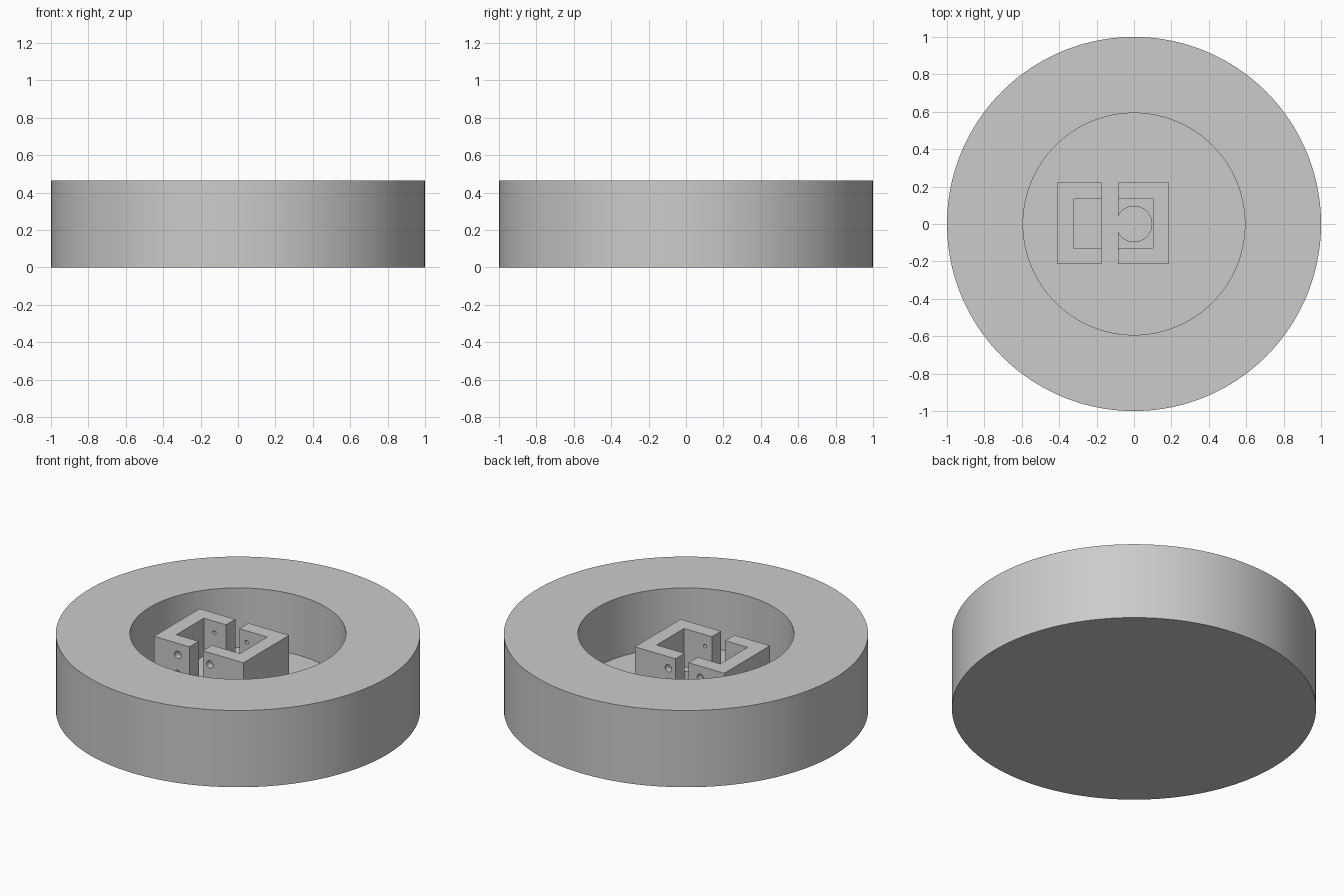
import bpy
from math import pi

cube = bpy.data.objects.get("Cube")
if cube:
    bpy.data.objects.remove(cube, do_unlink=True)

grey = bpy.data.materials.new("light grey")
grey.use_nodes = True
COLOUR = (0.6, 0.6, 0.6, 1)
grey.diffuse_color = COLOUR
grey.node_tree.nodes["Principled BSDF"].inputs["Base Color"].default_value = COLOUR

HEIGHT, FLOOR, PLATE, TOP = 0.465, 0.105, 0.19, 0.42
MID_Y, HALF, INNER = 0.004, 0.219, 0.131


def finish(ob, name):
    ob.name = name
    ob.data.materials.append(grey)
    return ob


def box(name, x0, x1, half_y, z0, z1):
    bpy.ops.mesh.primitive_cube_add(size=1, location=((x0 + x1) / 2, MID_Y, (z0 + z1) / 2))
    ob = bpy.context.object
    ob.scale = (x1 - x0, 2 * half_y, z1 - z0)
    bpy.ops.object.transform_apply(location=False, rotation=False)
    return finish(ob, name)


def cylinder(name, radius, depth, centre, sides, along_y=False):
    bpy.ops.mesh.primitive_cylinder_add(vertices=sides, radius=radius, depth=depth,
                                        location=centre, rotation=(pi / 2 if along_y else 0, 0, 0))
    return finish(bpy.context.object, name)


def cut(ob, cutter):
    cutter.hide_render = True
    mod = ob.modifiers.new("cut", "BOOLEAN")
    mod.operation, mod.solver, mod.object = "DIFFERENCE", "EXACT", cutter
    bpy.context.view_layer.objects.active = ob
    bpy.ops.object.modifier_apply(modifier=mod.name)
    bpy.data.objects.remove(cutter, do_unlink=True)


def smooth(ob):
    bpy.ops.object.select_all(action="DESELECT")
    ob.select_set(True)
    bpy.context.view_layer.objects.active = ob
    bpy.ops.object.shade_smooth_by_angle(angle=pi / 6)


def drill(ob, x):
    # Through holes with a wider counterbore on both outer faces
    for z in (0.235, 0.35):
        cut(ob, cylinder("hole", 0.011, 1, (x, MID_Y, z), 24, True))
        for side in (-1, 1):
            cut(ob, cylinder("counterbore", 0.022, 0.08, (x, MID_Y + side * HALF, z), 24, True))


# Round body with a wide blind pocket
body = cylinder("round_body", 1, HEIGHT, (0, 0, HEIGHT / 2), 160)
cut(body, cylinder("pocket", 0.593, HEIGHT, (0, 0, FLOOR + HEIGHT / 2), 128))
smooth(body)

# Clamp half with a closed floor, open towards +x
plain = box("plain_clamp_half", -0.413, -0.174, HALF, FLOOR, TOP)
cut(plain, box("notch", -0.324, 0, INNER, PLATE, 1))
drill(plain, -0.253)
smooth(plain)

# Clamp half with a round opening in its floor, open towards -x
bored = box("bored_clamp_half", -0.085, 0.187, HALF, FLOOR, TOP)
cut(bored, box("notch", -0.3, 0.102, INNER, PLATE, 1))
cut(bored, cylinder("bore", 0.095, 1, (0, 0, 0.3), 64))
drill(bored, -0.038)
smooth(bored)
